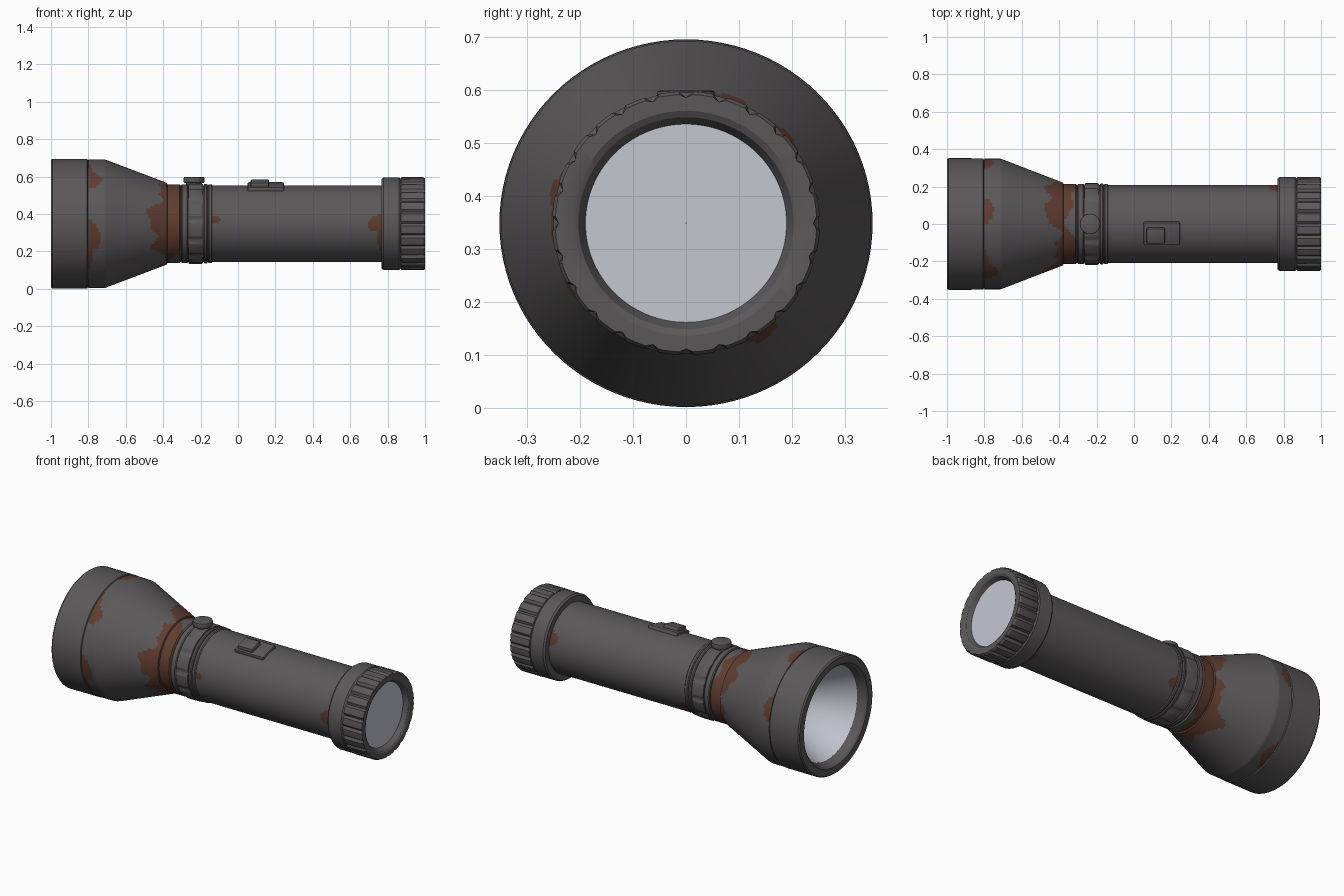
import bpy, bmesh, math
from mathutils import Matrix, Vector

if "Cube" in bpy.data.objects:
    bpy.data.objects.remove(bpy.data.objects["Cube"])

CZ = 0.348          # height of the torch axis
SY = 1.015          # very slight widening in y


def mat(name, rgb):
    m = bpy.data.materials.new(name)
    m.diffuse_color = (*rgb, 1)
    m.use_nodes = True
    m.node_tree.nodes["Principled BSDF"].inputs["Base Color"].default_value = m.diffuse_color
    return m


DARK = mat("dark grey metal", (0.105, 0.097, 0.102))
RUST = mat("rust brown", (0.115, 0.046, 0.030))
SILVER = mat("pale silver", (0.56, 0.57, 0.64))


def finish(bm, name, mats, angle=30):
    bmesh.ops.recalc_face_normals(bm, faces=bm.faces)
    me = bpy.data.meshes.new(name)
    bm.to_mesh(me)
    bm.free()
    ob = bpy.data.objects.new(name, me)
    bpy.context.collection.objects.link(ob)
    for m in mats:
        me.materials.append(m)
    bpy.ops.object.select_all(action='DESELECT')
    ob.select_set(True)
    bpy.context.view_layer.objects.active = ob
    bpy.ops.object.shade_smooth_by_angle(angle=math.radians(angle))
    return ob


def lathe(name, profile, segs=96, step=9, mats=(DARK,), rule=None, shape=None, angle=30):
    """Spin (x, r) points about the x axis; step is the finest slice,
    rule(x, t) paints rust, shape(x, r, t) alters the radius."""
    pts = [profile[0]]
    for a, b in zip(profile, profile[1:]):
        n = max(1, math.ceil(math.dist(a, b) / step))
        pts += [(a[0] + (b[0] - a[0]) * k / n, a[1] + (b[1] - a[1]) * k / n)
                for k in range(1, n + 1)]
    bm = bmesh.new()
    rings = []
    for x, r in pts:
        ring = []
        for i in range(segs):
            t = 2 * math.pi * i / segs
            q = shape(x, r, i) if shape else r
            ring.append(bm.verts.new((x, q * math.cos(t) * SY, CZ + q * math.sin(t))))
        rings.append(ring)
    for a, b in zip(rings, rings[1:]):
        for i in range(segs):
            j = (i + 1) % segs
            f = bm.faces.new((a[i], a[j], b[j], b[i]))
            if rule:
                c = f.calc_center_median()
                if rule(c.x, math.atan2(c.z - CZ, c.y)):
                    f.material_index = 1
    return finish(bm, name, mats, angle)


def blob(t, centre, width):
    """Rounded bump of 0..1 around an angle in degrees."""
    d = (math.degrees(t) - centre + 180) % 360 - 180
    return math.sqrt(max(0, 1 - (d / width) ** 2))


# rust rules (180 degrees = front, 90 = top)
def head_rust(x, t):
    neck = -0.435 + 0.035 * math.sin(3 * t + 1.6) + 0.022 * math.sin(8 * t) + 0.012 * math.sin(15 * t)
    seam = -0.803 + 0.052 * max(blob(t, 190, 14), blob(t, 138, 9), blob(t, 78, 11), blob(t, 300, 14),
                                blob(t, 20, 12)) + 0.025 * max(blob(t, 205, 20), blob(t, 130, 18))
    return x > neck or (-0.8 < x < seam)


def neck_rust(x, t):
    return x < -0.335 + 0.05 * math.sin(2 * t + 1.9) + 0.02 * math.sin(7 * t)+ 0.03


def body_rust(x, t):
    tail = 0.775 - 0.06 * max(blob(t, 178, 14), blob(t, 20, 12), blob(t, 280, 14)) \
        - 0.03 * blob(t, 200, 30)
    ring = -0.145 + 0.055 * max(blob(t, 174, 6), blob(t, 330, 10))
    return x > tail or x < ring


# flared head, with an open rim
lathe("head", [(-0.375, 0.205), (-0.38, 0.218), (-0.71, 0.343), (-0.715, 0.344), (-0.799, 0.344),
               (-0.8, 0.340), (-0.803, 0.340), (-0.806, 0.346), (-0.992, 0.347), (-1.0, 0.341),
               (-1.0, 0.30), (-0.99, 0.29), (-0.945, 0.276)],
      step=0.012, mats=(DARK, RUST), rule=head_rust)

# concave reflector
lathe("reflector", [(-0.945, 0.28)] +
      [(-0.64 - 0.305 * (r / 0.276) ** 2, r) for r in
       [0.276 * k / 14 for k in range(14, 0, -1)]] + [(-0.64, 0.0005)], segs=64, mats=(SILVER,), angle=60)

# neck collar and tube
lathe("neck", [(-0.39, 0.205), (-0.372, 0.211), (-0.312, 0.211), (-0.305, 0.203), (-0.29, 0.203)],
      step=0.012, mats=(DARK, RUST), rule=neck_rust)
lathe("tube", [(-0.31, 0.203), (-0.15, 0.205), (0.79, 0.205)],
      step=0.012, mats=(DARK, RUST), rule=body_rust)

# clamp rings, the middle one with raised pads
for n, (a, b, r) in enumerate([(-0.303, -0.268, 0.211), (-0.183, -0.163, 0.213), (-0.160, -0.138, 0.211)]):
    lathe(f"clamp_ring_{n + 1}", [(a, 0.20), (a, r - 0.004), (a + 0.005, r), (b - 0.005, r),
                                  (b, r - 0.004), (b, 0.20)])
lathe("padded_ring", [(-0.266, 0.20), (-0.264, 0.211), (-0.258, 0.215), (-0.195, 0.215),
                      (-0.188, 0.211), (-0.186, 0.20)],
      shape=lambda x, r, i: r if i % 8 < 6 else min(r, 0.207))

# tail cap: plain collar and grooved grip
lathe("tail_collar", [(0.768, 0.20), (0.768, 0.240), (0.778, 0.247), (0.862, 0.247), (0.870, 0.240), (0.880, 0.235)])
lathe("tail_grip", [(0.868, 0.235), (0.872, 0.246), (0.878, 0.249), (0.990, 0.249), (1.0, 0.243),
                    (1.0, 0.212), (0.993, 0.200), (0.965, 0.186)], segs=120,
      shape=lambda x, r, i: min(r, 0.237) if i % 5 == 0 else r)
lathe("tail_disc", [(0.967, 0.190), (0.967, 0.0005)], segs=48, mats=(SILVER,))


def bevelled(bm, name, width):
    """Soften edges of a small solid and hand it over."""
    bmesh.ops.bevel(bm, geom=bm.edges[:], offset=width, segments=2, affect='EDGES', profile=0.5)
    return finish(bm, name, (DARK,))


# round knob on top of the clamp
for name, r, z0, z1 in [("knob_stem", 0.043, 0.53, 0.572), ("knob_cap", 0.056, 0.566, 0.598)]:
    bm = bmesh.new()
    bmesh.ops.create_cone(bm, cap_ends=True, segments=12, radius1=r, radius2=r, depth=z1 - z0,
                          matrix=Matrix.Translation((-0.235, 0, (z0 + z1) / 2)))
    bevelled(bm, name, 0.006)

# sliding switch, tilted around the tube towards the front
TILT = Matrix.Translation((0, 0, CZ)) @ Matrix.Rotation(math.radians(14), 4, 'X')
for name, x, y, sx, sy, r0, r1 in [("switch_plate", 0.148, 0, 0.195, 0.125, 0.185, 0.216),
                                   ("switch_button", 0.117, -0.008, 0.10, 0.085, 0.20, 0.238)]:
    bm = bmesh.new()
    bmesh.ops.create_cube(bm, size=1, matrix=TILT @ Matrix.Translation((x, y, (r0 + r1) / 2))
                          @ Matrix.Diagonal((sx, sy, r1 - r0, 1)))
    bevelled(bm, name, 0.009)
